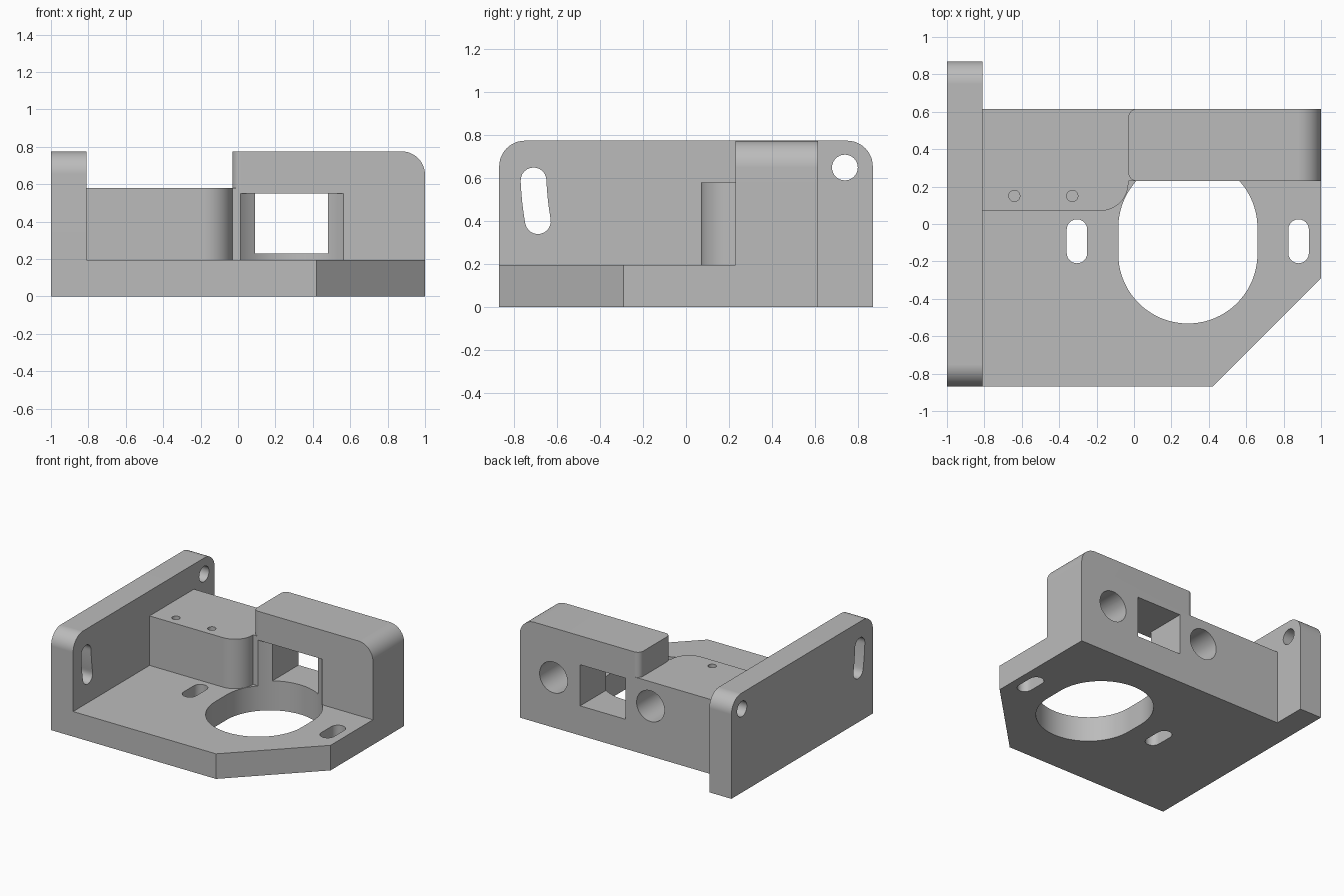
import bpy, bmesh
from math import cos, sin, pi, atan2, hypot
from mathutils import Vector

cube = bpy.data.objects.get("Cube")
if cube:
    bpy.data.objects.remove(cube, do_unlink=True)

grey = bpy.data.materials.new("plain grey")
grey.use_nodes = True
tone = (0.5, 0.5, 0.5, 1)
grey.diffuse_color = tone
grey.node_tree.nodes["Principled BSDF"].inputs["Base Color"].default_value = tone

AXES = {  # maps profile (u, v) and depth w into space
    "x": lambda u, v, w: (w, u, v),
    "y": lambda u, v, w: (u, w, v),
    "z": lambda u, v, w: (u, v, w),
}


def prism(name, outline, axis, low, high):
    """Extrude a closed outline along an axis."""
    bm = bmesh.new()
    place = AXES[axis]
    face = bm.faces.new([bm.verts.new(place(u, v, low)) for u, v in outline])
    moved = bmesh.ops.extrude_face_region(bm, geom=[face])["geom"]
    shift = Vector(place(0, 0, high - low))
    bmesh.ops.translate(bm, verts=[g for g in moved if isinstance(g, bmesh.types.BMVert)], vec=shift)
    bmesh.ops.recalc_face_normals(bm, faces=bm.faces)
    mesh = bpy.data.meshes.new(name)
    bm.to_mesh(mesh)
    bm.free()
    mesh.materials.append(grey)
    obj = bpy.data.objects.new(name, mesh)
    bpy.context.collection.objects.link(obj)
    return obj


def rect(u0, u1, v0, v1):
    return [(u0, v0), (u1, v0), (u1, v1), (u0, v1)]


def arc(cu, cv, r, start, end, steps=12):
    angles = [start + (end - start) * i / steps for i in range(steps + 1)]
    return [(cu + r * cos(a), cv + r * sin(a)) for a in angles]


def circle(cu, cv, r, steps=32):
    return arc(cu, cv, r, 0, 2 * pi, steps)[:-1]


def slot(cu, v0, v1, r, steps=12):
    """Straight slot along v, between two end centres."""
    return arc(cu, v1, r, 0, pi, steps) + arc(cu, v0, r, pi, 2 * pi, steps)


def round_edges(obj, radius, test):
    """Round the edges whose midpoint and direction pass the test."""
    bm = bmesh.new()
    bm.from_mesh(obj.data)
    picked = [e for e in bm.edges
              if test((e.verts[0].co + e.verts[1].co) / 2, e.verts[0].co - e.verts[1].co)]
    bmesh.ops.bevel(bm, geom=picked, offset=radius, segments=12, profile=0.5, affect="EDGES")
    bm.to_mesh(obj.data)
    bm.free()


def combine(target, other, operation):
    mod = target.modifiers.new(operation.title(), "BOOLEAN")
    mod.operation, mod.object, mod.solver = operation, other, "EXACT"
    bpy.context.view_layer.objects.active = target
    bpy.ops.object.modifier_apply(modifier=mod.name)
    bpy.data.objects.remove(other, do_unlink=True)


FLOOR, STEP, TOP = 0.195, 0.58, 0.775
BACK, WALL = 0.615, 0.23

# Base plate with a clipped corner
bracket = prism("mounting_bracket",
                [(-1, -0.87), (0.42, -0.87), (1, -0.29), (1, BACK), (-1, BACK)], "z", 0, FLOOR)

# Side plate with rounded upper corners
side_plate = prism("side_plate", [(-0.87, 0), (0.87, 0)]
                   + arc(0.75, TOP - 0.12, 0.12, 0, pi / 2)
                   + arc(-0.75, TOP - 0.12, 0.12, pi / 2, pi), "x", -1, -0.81)

# Low block, continued behind as the lower part of the back wall
low_block = prism("low_block", [(-0.9, 0.07)] + arc(-0.18, 0.22, 0.15, -pi / 2, 0)
                  + [(-0.03, WALL), (1, WALL), (1, BACK), (-0.9, BACK)], "z", 0, STEP)

# Tall part of the back wall
tall_block = prism("tall_block", rect(-0.03, 1, WALL, BACK), "z", STEP - 0.1, TOP)
round_edges(tall_block, 0.125, lambda m, d: m.x > 0.9 and m.z > TOP - 0.01 and abs(d.y) > 0.1)
round_edges(tall_block, 0.045, lambda m, d: m.x < 0 and abs(d.z) > 0.1)

for part in (side_plate, low_block, tall_block):
    combine(bracket, part, "UNION")

# Large opening, rising into the back wall as a rounded recess
cutters = [prism("motor_opening", slot(0.288, -0.16, -0.02, 0.372, 40), "z", -0.1, 0.55)]

# Rectangular window through the back wall
cutters.append(prism("window", rect(0.09, 0.48, 0.23, 0.55), "y", 0.26, 0.7))

# Paired slots in the base, holes in the back and small holes in the low block
for x in (-0.305, 0.88):
    cutters.append(prism("base_slot", slot(x, -0.155, -0.03, 0.055), "z", -0.1, 0.3))
for x in (-0.125, 0.71):
    cutters.append(prism("back_hole", circle(x, 0.39, 0.12), "y", 0.3, 0.7))
for x in (-0.64, -0.33):
    cutters.append(prism("small_hole", circle(x, 0.15, 0.03, 20), "z", 0.28, 0.7))

# Pivot hole and the curved slot that swings around it
pivot = (0.74, 0.65)
cutters.append(prism("pivot_hole", circle(*pivot, 0.06), "x", -1.1, -0.7))
reach = hypot(1.45, 0.06)
upper = atan2(-0.06, -1.45) + 2 * pi
lower = atan2(-0.25, -1.43) + 2 * pi
ends = [(pivot[0] + reach * cos(a), pivot[1] + reach * sin(a)) for a in (upper, lower)]
curved = (arc(*pivot, reach + 0.06, upper, lower)
          + arc(*ends[1], 0.06, lower, lower + pi)[1:]
          + arc(*pivot, reach - 0.06, lower, upper)[1:]
          + arc(*ends[0], 0.06, upper + pi, upper + 2 * pi)[1:-1])
cutters.append(prism("curved_slot", curved, "x", -1.1, -0.7))

for cutter in cutters:
    combine(bracket, cutter, "DIFFERENCE")

# Smooth the rounded walls and keep the flats flat
bpy.ops.object.select_all(action="DESELECT")
bracket.select_set(True)
bpy.context.view_layer.objects.active = bracket
bpy.ops.object.shade_smooth_by_angle(angle=pi / 6)
normals = bracket.modifiers.new("Flat Faces", "WEIGHTED_NORMAL")
normals.keep_sharp = True
